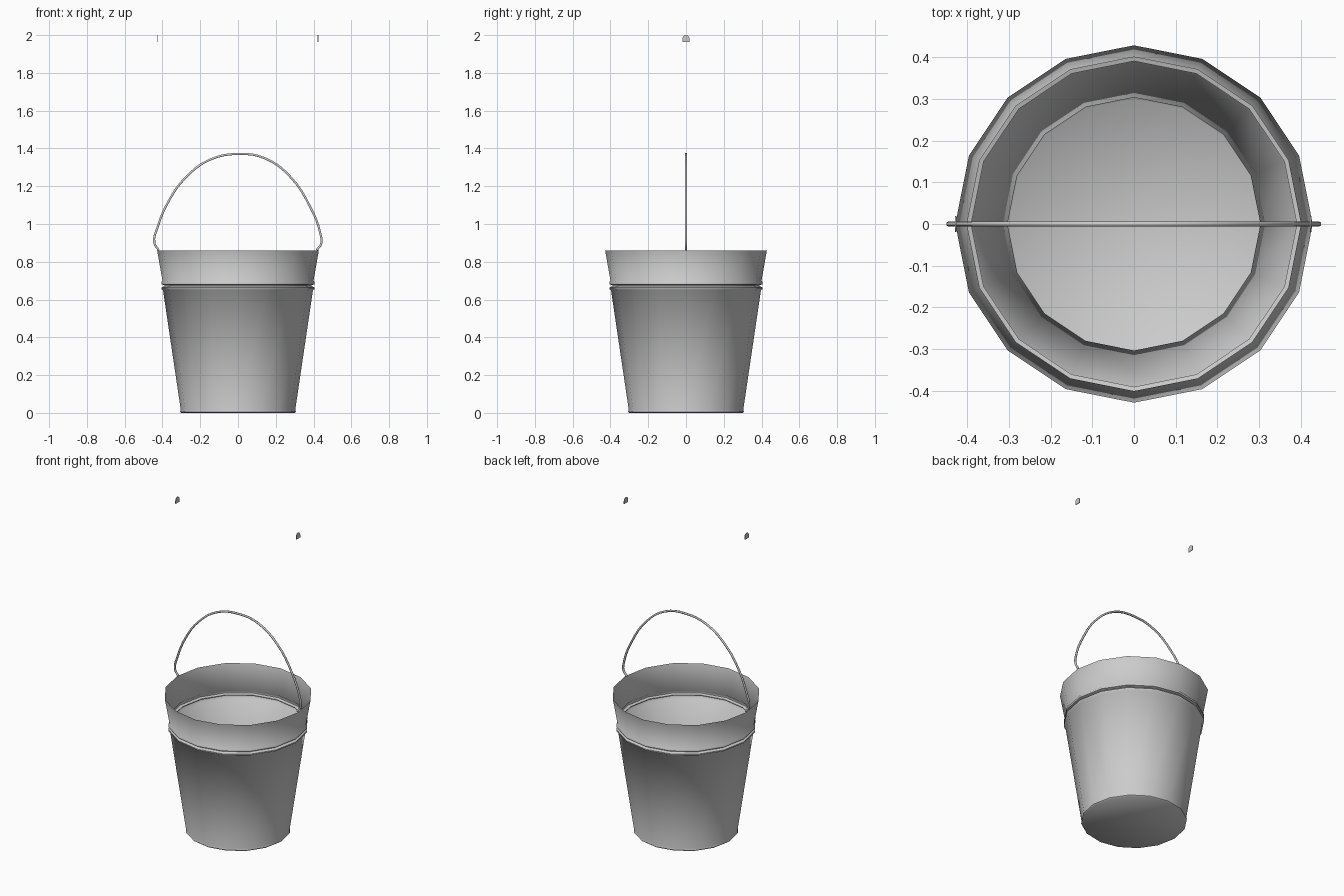
import bpy, bmesh
from math import sin, cos, pi, radians

if "Cube" in bpy.data.objects:
    bpy.data.objects.remove(bpy.data.objects["Cube"])

def add_mesh(name, bm):
    bmesh.ops.recalc_face_normals(bm, faces=bm.faces)
    me = bpy.data.meshes.new(name)
    bm.to_mesh(me)
    bm.free()
    ob = bpy.data.objects.new(name, me)
    bpy.context.collection.objects.link(ob)
    return ob

def smooth(ob, angle):
    bpy.ops.object.select_all(action='DESELECT')
    ob.select_set(True)
    bpy.context.view_layer.objects.active = ob
    bpy.ops.object.shade_smooth_by_angle(angle=radians(angle))

# Bucket: thin 16-sided shell with foot lip and pressed beads
SIDES = 16
profile = [(0.300, 0.0), (0.306, 0.006), (0.303, 0.016),
           (0.397, 0.650), (0.406, 0.656), (0.406, 0.664), (0.390, 0.671),
           (0.390, 0.676), (0.406, 0.681), (0.406, 0.694), (0.400, 0.700),
           (0.428, 0.860)]
bm = bmesh.new()
rings = [[bm.verts.new((r * cos(2 * pi * i / SIDES), r * sin(2 * pi * i / SIDES), z))
          for i in range(SIDES)] for r, z in profile]
bm.faces.new(rings[0])
for a, b in zip(rings, rings[1:]):
    for i in range(SIDES):
        j = (i + 1) % SIDES
        bm.faces.new((a[i], a[j], b[j], b[i]))
bucket = add_mesh("bucket", bm)
smooth(bucket, 60)

# Wire handle, ends hooked onto the rim
path = [(-.420, .862), (-.443, .900), (-.425, .985), (-.365, 1.125), (-.280, 1.243),
        (-.150, 1.340), (.008, 1.371), (.145, 1.347), (.275, 1.252), (.380, 1.095),
        (.437, .945), (.440, .894), (.416, .862)]
cu = bpy.data.curves.new("handle", 'CURVE')
cu.dimensions = '3D'
cu.bevel_depth = 0.0065
cu.bevel_resolution = 1
cu.resolution_u = 4
cu.use_fill_caps = True
sp = cu.splines.new('BEZIER')
sp.bezier_points.add(len(path) - 1)
for p, (x, z) in zip(sp.bezier_points, path):
    p.co = (x, 0, z)
    p.handle_left_type = p.handle_right_type = 'AUTO'
handle = bpy.data.objects.new("handle", cu)
bpy.context.collection.objects.link(handle)

# Small round-topped ear plates floating above
outline = [(-.019, 1.963), (.019, 1.963)] + [
    (.019 * cos(pi * k / 6), 1.981 + .019 * sin(pi * k / 6)) for k in range(7)]
for name, x in (("left_ear", -0.427), ("right_ear", 0.423)):
    bm = bmesh.new()
    face = bm.faces.new([bm.verts.new((x - 0.002, y, z)) for y, z in outline])
    ext = bmesh.ops.extrude_face_region(bm, geom=[face], use_keep_orig=True)
    for v in ext["geom"]:
        if isinstance(v, bmesh.types.BMVert):
            v.co.x += 0.004
    add_mesh(name, bm)
